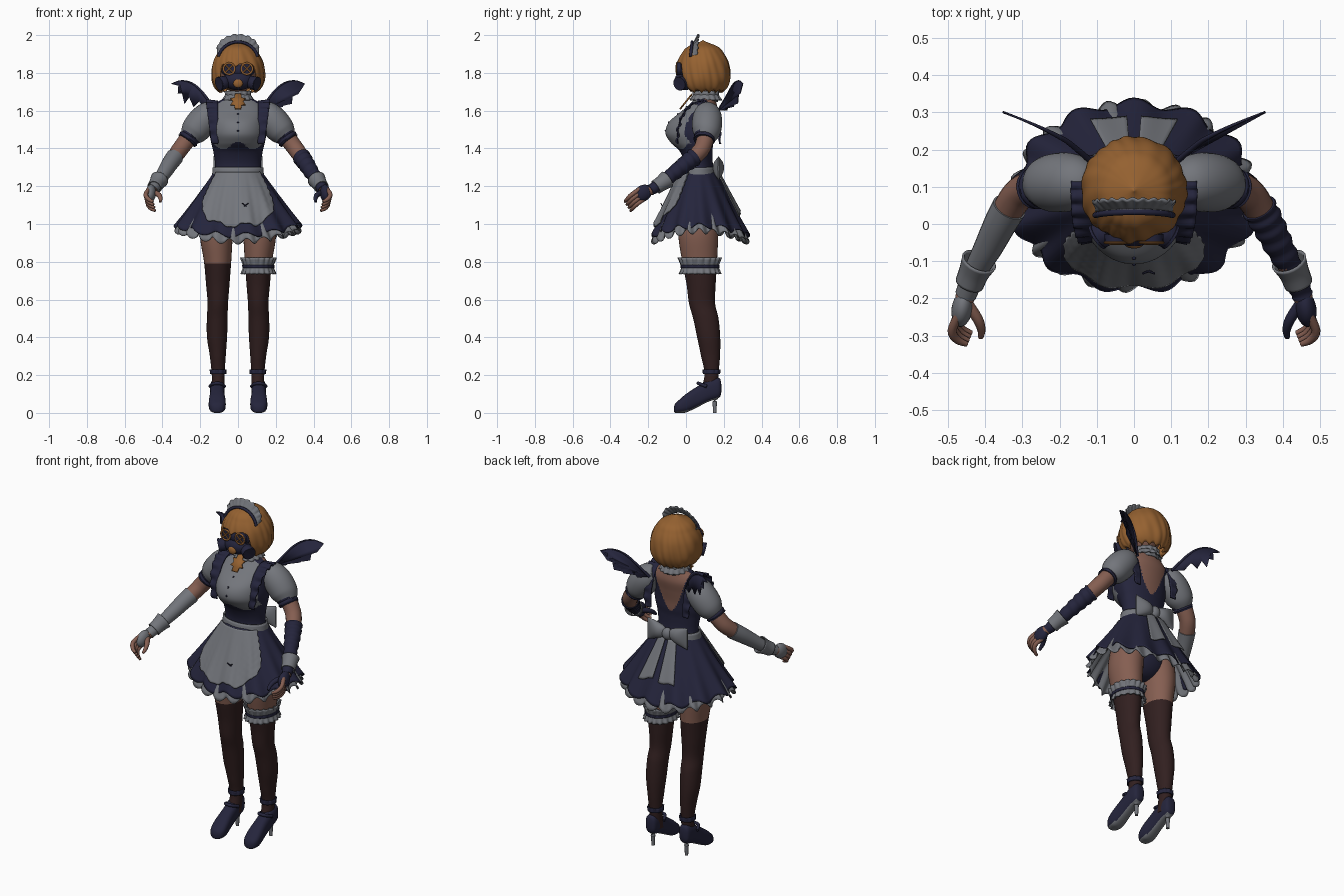
import bpy, bmesh, math
from math import sin, cos, pi, radians
from mathutils import Vector, Euler

if "Cube" in bpy.data.objects:
    bpy.data.objects.remove(bpy.data.objects["Cube"])

def material(name, r, g, b):
    m = bpy.data.materials.new(name)
    m.diffuse_color = (r, g, b, 1)
    m.use_nodes = True
    m.node_tree.nodes["Principled BSDF"].inputs["Base Color"].default_value = m.diffuse_color
    return m

GREY = material("pale grey cloth", .172, .18, .2)
NAVY = material("navy cloth", .018, .018, .045)
HAIR = material("orange hair", .3, .12, .03)
SKIN = material("skin", .235, .113, .083)
STOCK = material("brown stocking", .031, .014, .014)

def spline(rows, t):
    """Catmull-Rom through tuples, t from 0 to 1"""
    n = len(rows) - 1
    i = min(int(t * n), n - 1)
    f = t * n - i
    P = [rows[max(0, min(n, i + k))] for k in (-1, 0, 1, 2)]
    return [b + .5 * f * (c - a + f * (2*a - 5*b + 4*c - d + f * (3*(b - c) + d - a)))
            for a, b, c, d in zip(*P)]

def finish(bm, name, mats, rule=None, thick=0):
    bmesh.ops.remove_doubles(bm, verts=bm.verts, dist=1e-5)
    bmesh.ops.recalc_face_normals(bm, faces=bm.faces)
    for f in bm.faces:
        f.smooth = True
        if rule:
            f.material_index = rule(f.calc_center_median(), f.normal)
    me = bpy.data.meshes.new(name)
    bm.to_mesh(me)
    bm.free()
    for m in mats:
        me.materials.append(m)
    me.set_sharp_from_angle(angle=radians(50))
    ob = bpy.data.objects.new(name, me)
    bpy.context.collection.objects.link(ob)
    if thick:
        s = ob.modifiers.new("thickness", 'SOLIDIFY')
        s.thickness, s.offset = thick, 0
    return ob

def surf(name, f, nu, nv, mats, rule=None, wrap=True, cap=False, thick=0):
    """Surface f(u, v), u and v from 0 to 1; wrap closes it along u"""
    bm = bmesh.new()
    cols = nu if wrap else nu + 1
    g = [[bm.verts.new(f(i / nu, j / nv)) for i in range(cols)] for j in range(nv + 1)]
    for j in range(nv):
        for i in range(nu):
            k = (i + 1) % cols
            bm.faces.new((g[j][i], g[j][k], g[j+1][k], g[j+1][i]))
    if cap:
        bm.faces.new(g[0])
        bm.faces.new(g[-1])
    return finish(bm, name, mats, rule, thick)

def tube(name, pts, mats, rule=None, nv=20, nu=20, cap=True, ripple=0, waves=10, thick=0):
    """Round tube through (x, y, z, radius)"""
    def f(u, v):
        p = spline(pts, v)
        a, b = (Vector(spline(pts, t)[:3]) for t in (max(0, v - .02), min(1, v + .02)))
        q = (b - a).to_track_quat('Z', 'Y')
        r = p[3] * (1 + ripple * sin(v * 2 * pi * waves + sin(u * 2 * pi)))
        return Vector(p[:3]) + q @ Vector((r * cos(2*pi*u), r * sin(2*pi*u), 0))
    return surf(name, f, nu, nv, mats, rule, cap=cap, thick=thick)

def ball(name, loc, scale, mat, rot=(0, 0, 0)):
    bm = bmesh.new()
    bmesh.ops.create_uvsphere(bm, u_segments=24, v_segments=14, radius=1)
    q = Euler(rot)
    for v in bm.verts:
        v.co = Vector(loc) + q.to_matrix() @ (v.co * Vector(scale))
    return finish(bm, name, [mat])

def frill(name, c, rx, ry, z0, z1, mat, flare=.012, n=18, amp=.006):
    """Wavy ring of cloth around centre c"""
    def f(u, v):
        a = 2 * pi * u
        d = flare * v + amp * v * sin(n * a)
        return (c[0] + (rx + d) * cos(a), c[1] + (ry + d) * sin(a), z0 + (z1 - z0) * v)
    return surf(name, f, 120, 4, [mat], thick=.006)

def plate(name, pts, f, mat, thick=.006):
    bm = bmesh.new()
    bm.faces.new([bm.verts.new(f(*p)) for p in pts])
    bmesh.ops.triangulate(bm, faces=bm.faces)
    return finish(bm, name, [mat], thick=thick)

# torso: z, centre y, half width, front depth, back depth
TORSO = [(1.22, .07, .145, .1, .1), (1.30, .07, .122, .075, .075), (1.38, .07, .13, .1, .07),
         (1.43, .07, .142, .15, .075), (1.48, .07, .15, .178, .078), (1.54, .075, .148, .165, .082),
         (1.60, .085, .145, .105, .082), (1.645, .095, .11, .065, .065), (1.67, .1, .06, .055, .055)]
def torso(u, v):
    z, cy, rx, fr, bk = spline(TORSO, v)
    a = 2 * pi * u
    return (rx * cos(a), cy + (fr if sin(a) < 0 else bk) * sin(a), z)
def torso_rule(c, n):
    if c.y > .1 and abs(c.x) < .1 * max(0, (c.z - 1.42) / .2) ** .6:
        return 2
    return 1 if c.y < .06 and abs(c.x) < .135 and c.z > 1.415 + .02 * cos(c.x * 40) else 0
surf("bodice", torso, 112, 80, [NAVY, GREY, SKIN], torso_rule, cap=True)
for v in (.53, .62, .71, .8):
    ball("shirt_button", torso(.75, v), (.005, .005, .005), NAVY)
tube("neck", [(0, .1, 1.62, .05), (0, .095, 1.7, .045), (0, .09, 1.76, .045)], [SKIN])
frill("collar", (0, .105), .062, .062, 1.645, 1.705, GREY, .004, 12, .003)
frill("collar_ruffle", (0, .105), .064, .064, 1.685, 1.655, GREY, .016, 14, .005)
plate("gold_brooch", [((.043 if i % 2 else .026), 2*pi*i/16) for i in range(16)],
      lambda r, a: (r * cos(a), -.0 + .8 * r * sin(a), 1.648 + r * sin(a)), HAIR, .009)

# head, mask and eye pieces
ball("head", (0, .07, 1.82), (.1, .11, .125), SKIN)
ball("mask_upper", (0, .0, 1.815), (.09, .047, .045), NAVY)
ball("mask", (0, -.005, 1.76), (.08, .055, .052), NAVY)
ball("mask_valve", (0, -.053, 1.745), (.026, .013, .024), HAIR)
for s in (-1, 1):
    tube("mask_filter", [(s*.06, -.01, 1.755, .03), (s*.08, -.024, 1.747, .036), (s*.1, -.036, 1.742, .034)], [NAVY])
    tube("mask_filter_ring", [(s*.094, -.032, 1.744, .037), (s*.1, -.036, 1.742, .037)], [NAVY], nv=2)
    tube("eye_piece", [(s*.045, -.03, 1.822, .034), (s*.047, -.05, 1.822, .032)], [NAVY], nv=2)
    surf("eye_ring", lambda u, v: (s*.047 + (.03 + .005*cos(2*pi*v)) * cos(2*pi*u), -.05 + .004*sin(2*pi*v),
         1.822 + (.03 + .005*cos(2*pi*v)) * sin(2*pi*u)), 24, 8, [HAIR])
    for d in (-1, 1):
        tube("eye_cross", [(s*.047 - .018, -.052, 1.822 - d*.018, .004), (s*.047 + .018, -.052, 1.822 + d*.018, .004)], [HAIR], nv=2, nu=8)

# bobbed hair: radius by height, opening over the face, strands gathered in locks
HR = [(.085,), (.118,), (.134,), (.138,), (.135,), (.126,), (.107,), (.077,), (.0,)]
def hair(u, v):
    a = 2 * pi * u
    d = abs((a + pi/2 + pi) % (2*pi) - pi)
    k = min(1, max(0, (d - .62) / .3))
    low = 1.832 + (1.695 - 1.832) * k * k * (3 - 2*k) + .016 * abs(sin(8 * a + .6))
    z = 1.97 - (1.97 - low) * v ** 1.6
    r = spline(HR, (z - 1.685) / .285)[0]
    r *= 1 + .018 * v * sin(18 * a + 30 * z + 2 * sin(3 * a)) + .014 * v * sin(7 * a - 20 * z)
    return (r * cos(a), .09 + 1.02 * r * sin(a), z)
surf("bob_hair", hair, 144, 36, [HAIR], thick=.008)

# frilled headband
def headband(u, v):
    a = (u - .5) * 2.5
    r = .105 + .04 * v * (1 - abs(2*u - 1) ** 4) * (1 + .08 * sin(u * 60))
    return (1.02 * r * sin(a), .03 + .025 * v + .012 * cos(a) + .003 * v * sin(u * 80), 1.858 + r * cos(a))
surf("headband_frill", headband, 90, 5, [GREY], wrap=False, thick=.006)
tube("headband", [(.108 * sin(a/10), .02 + .012 * cos(a/10), 1.858 + .106 * cos(a/10), .008) for a in range(-13, 14, 2)], [NAVY], nv=30, nu=8)

# skirt with folds, underskirt frill and apron
def skirt(a, v, k=1, folds=13, amp=.05):
    s = sin(a)
    w = 1 + amp * v * v * sin(folds * a)
    ry = .09 + (.155 if s < 0 else .165) * v
    return Vector(((.125 + .2 * v) * k * w * cos(a), .07 + ry * k * w * s,
                   1.275 - v * (.285 + .05 * s * s) + .014 * v * cos(folds * a)))
surf("skirt", lambda u, v: skirt(2*pi*u, v), 160, 24, [NAVY], thick=.005)
surf("underskirt", lambda u, v: skirt(2*pi*u, .3 + .8*v, .93, 22, .04), 200, 16, [GREY], thick=.005)
def apron(u, v):
    s = 2*u - 1
    v = v * .84 * (1 - .4 * abs(s) ** 4)
    return skirt(-pi/2 + s * (1.08 - .3 * v) * (1 + .02 * sin(60 * v)), v, 1.035, 13, .04) + Vector((0, -.012, .004 * v * sin(s * 30)))
surf("apron", apron, 60, 30, [GREY], wrap=False, thick=.006)
for s in (-1, 1):
    p = skirt(-pi/2 + .16, .55, 1.04, 13, .04) + Vector((0, -.016, 0))
    tube("apron_stitch", [(p.x - .016, p.y - s*.006, p.z + s*.012, .003), (p.x + .016, p.y + s*.006, p.z - s*.012, .003)], [NAVY], nv=2, nu=6)
surf("waistband", lambda u, v: ((.134 - .004*v) * cos(2*pi*u), .07 + (.092 - .01*v) * sin(2*pi*u), 1.25 + .05*v), 64, 4, [GREY], thick=.008)
ball("briefs", (0, .07, 1.04), (.15, .1, .12), NAVY)

# back bow
ball("bow_knot", (0, .175, 1.295), (.03, .026, .035), GREY)
for s in (-1, 1):
    def loop(u, v):
        h = .015 + .05 * v ** .6
        return (s * (.01 + .12*v), .172 + (.026 * sin(pi * v ** .8) + .004) * cos(2*pi*u), 1.3 - .005*v + h * sin(2*pi*u))
    surf("bow_loop", loop, 28, 10, [GREY], cap=True)
    surf("bow_tail", lambda u, v: skirt(pi/2 - s * (.07 + .36*u), .02 + (.62 + .06*u)*v, 1.05, 13, .03) + Vector((0, .012, 0)),
         8, 16, [GREY], wrap=False, thick=.006)

# legs and shoes
LEG = [(1.10, .095, .07, .09, .1), (.95, .114, .065, .088, .106), (.80, .108, .072, .072, .092),
       (.68, .107, .08, .062, .077), (.58, .107, .085, .054, .069), (.50, .11, .105, .055, .067),
       (.40, .111, .12, .053, .061), (.30, .107, .13, .042, .05), (.20, .105, .135, .034, .037), (.10, .105, .12, .034, .05)]
SHOE = [(.187, .012, .11, .15), (.175, .032, .08, .185), (.12, .038, .06, .175), (.06, .039, .03, .14),
        (.0, .045, .002, .1), (-.035, .043, .0, .07), (-.056, .03, .0, .05), (-.064, .01, .008, .03)]
for s in (-1, 1):
    def leg(u, v):
        z, x, y, rx, ry = spline(LEG, v)
        return (s * x + rx * cos(2*pi*u), y + ry * sin(2*pi*u), z)
    surf("leg", leg, 32, 100, [STOCK, SKIN], lambda c, n: int(c.z > .79), cap=True)
    def shoe(u, v):
        y, w, a, b = spline(SHOE, v)
        c, d = cos(2*pi*u), sin(2*pi*u)
        return (s*.11 + w * math.copysign(abs(c) ** .75, c), y, (a+b)/2 + (b-a)/2 * math.copysign(abs(d) ** .75, d))
    surf("shoe", shoe, 32, 28, [NAVY, GREY], lambda c, n: int(n.z < -.7), cap=True)
    tube("stiletto_heel", [(s*.11, .15, .1, .028), (s*.11, .152, .06, .013), (s*.11, .152, 0, .009)], [GREY], nv=8)
    frill("ankle_strap", (s*.105, .135), .04, .043, .205, .23, NAVY, 0, 10, .003)
    tube("instep_strap", [(s*.11 - .038, .11, .14, .009), (s*.11 - .02, .07, .155, .009), (s*.11 + .02, .07, .155, .009), (s*.11 + .038, .11, .14, .009)], [NAVY], nu=10)

# garter on one thigh
frill("garter_upper", (.108, .073), .076, .096, .775, .822, GREY, .014)
frill("garter_lower", (.108, .075), .076, .094, .775, .735, GREY, .012)
frill("garter_band", (.108, .074), .082, .1, .768, .784, NAVY, 0, 18, .002)

# arms, sleeves, hands, shoulder ruffles and wings
for s in (-1, 1):
    cloth = NAVY if s > 0 else GREY
    P = lambda *pts: [(s * x, y, z, r) for x, y, z, r in pts]
    tube("arm", P((.15, .11, 1.58, .055), (.22, .11, 1.51, .05), (.285, .095, 1.425, .045), (.325, .06, 1.37, .043),
                  (.385, -.05, 1.28, .036), (.44, -.16, 1.195, .026), (.455, -.2, 1.175, .026)), [SKIN], nv=40)
    tube("puff_sleeve", P((.115, .11, 1.6, .05), (.15, .112, 1.58, .072), (.19, .112, 1.54, .08),
                          (.232, .108, 1.49, .074), (.258, .1, 1.457, .053)), [GREY], nv=24, nu=28)
    tube("sleeve_cuff", P((.25, .1, 1.467, .055), (.27, .095, 1.44, .055)), [NAVY], nv=6, ripple=.05, waves=2)
    tube("forearm_sleeve", P((.335, .045, 1.355, .047), (.36, 0, 1.32, .044), (.39, -.06, 1.272, .039), (.425, -.125, 1.22, .032),
                             (.452, -.19, 1.178, .029)), [cloth], nv=60, ripple=.06 if s > 0 else 0, waves=7)
    tube("wrist_cuff", P((.416, -.1, 1.236, .046), (.43, -.13, 1.215, .038), (.442, -.16, 1.195, .036)), [GREY], nv=8, cap=False, thick=.006)
    ball("palm", (s * .462, -.228, 1.163), (.028, .052, .042), cloth, (.6, 0, s * .15))
    for k in (-1.5, -.5, .5, 1.5):
        x, y, z = .475 + .004 * k, -.25 - .010 * k, 1.15 + .016 * k
        tube("finger", P((x - .01, y + .02, z + .01, .012), (x + .008, y - .022, z - .018, .012), (x - .006, y - .046, z - .042, .011),
                         (x - .032, y - .058, z - .056, .007)), [SKIN], nu=10, nv=12)
    tube("thumb", P((.45, -.21, 1.17, .015), (.42, -.255, 1.155, .014), (.41, -.285, 1.135, .011), (.412, -.305, 1.118, .007)),
         [NAVY if s > 0 else SKIN], nu=10, nv=12)
    def ruffle(u, v):
        a = pi * (1.1 * u - .05)
        w = .035 + .03 * sin(pi * u)
        r = 1 + .06 * v * sin(u * 70)
        return (s * (.105 + w * v), .085 - (.13 if u < .5 else .095) * cos(a) * r, 1.455 + .195 * sin(a) * (1 + .04 * v * sin(u * 70)))
    surf("shoulder_ruffle", ruffle, 80, 5, [NAVY], wrap=False, thick=.008)
    wing = [(.12, 1.6), (.175, 1.68), (.205, 1.715), (.235, 1.74), (.27, 1.755), (.31, 1.757), (.353, 1.742), (.315, 1.732), (.318, 1.69),
            (.295, 1.705), (.277, 1.69), (.283, 1.637), (.258, 1.672), (.235, 1.62), (.205, 1.65), (.17, 1.6)]
    wy = lambda x: .15 + .15 * ((x - .11) / .24) ** .6
    plate("bat_wing", wing, lambda x, z: (s * x, wy(x), z), NAVY)
    tube("wing_bone", P(*[(x, wy(x), z, .008 - i * .001) for i, (x, z) in enumerate(wing[:7])]), [NAVY], nu=8)
